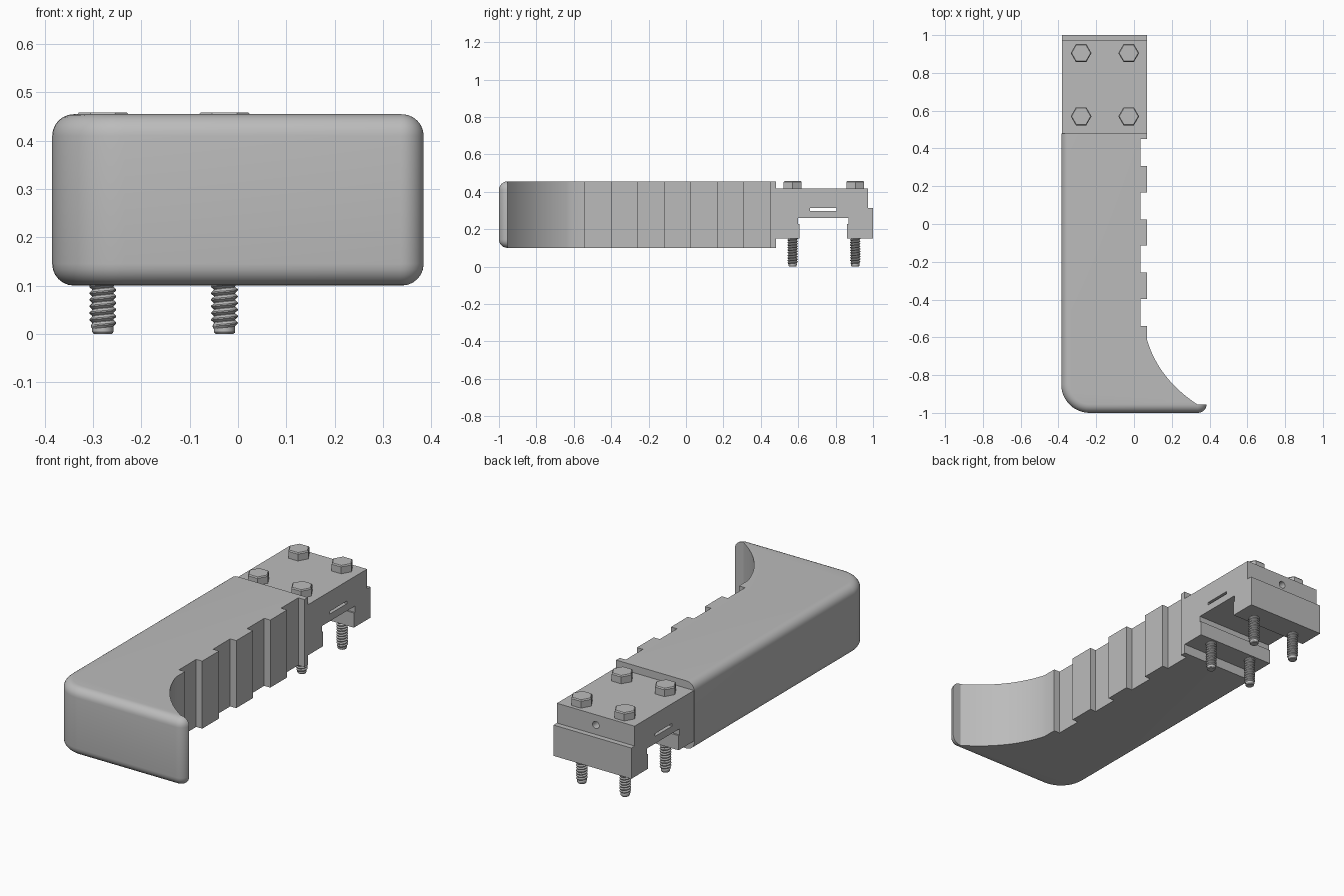
import bpy, bmesh
from math import sin, cos, pi, radians
from mathutils import Vector

default = bpy.data.objects.get("Cube")
if default:
    bpy.data.objects.remove(default, do_unlink=True)

grey = bpy.data.materials.new("plain_grey")
grey.use_nodes = True
colour = (0.5, 0.5, 0.5, 1)
grey.diffuse_color = colour
grey.node_tree.nodes["Principled BSDF"].inputs["Base Color"].default_value = colour


def make_object(name, bm):
    bmesh.ops.recalc_face_normals(bm, faces=bm.faces)
    mesh = bpy.data.meshes.new(name)
    bm.to_mesh(mesh)
    bm.free()
    mesh.materials.append(grey)
    obj = bpy.data.objects.new(name, mesh)
    bpy.context.collection.objects.link(obj)
    return obj


def prism(points, axis_vector):
    """Extrude a closed outline of 3D points along a vector."""
    bm = bmesh.new()
    face = bm.faces.new([bm.verts.new(p) for p in points])
    new = bmesh.ops.extrude_face_region(bm, geom=[face])["geom"]
    bmesh.ops.translate(bm, vec=Vector(axis_vector),
                        verts=[g for g in new if isinstance(g, bmesh.types.BMVert)])
    return bm


def make_active(obj):
    bpy.ops.object.select_all(action="DESELECT")
    obj.select_set(True)
    bpy.context.view_layer.objects.active = obj


def cut(obj, cutter):
    make_active(obj)
    mod = obj.modifiers.new("cut", "BOOLEAN")
    mod.operation, mod.solver, mod.object = "DIFFERENCE", "EXACT", cutter
    bpy.ops.object.modifier_apply(modifier=mod.name)
    bpy.data.objects.remove(cutter, do_unlink=True)


def smooth(obj, angle=30):
    make_active(obj)
    bpy.ops.object.shade_smooth_by_angle(angle=radians(angle))


def arc(cx, cy, r, start, end, steps):
    angles = [radians(start + (end - start) * i / steps) for i in range(steps + 1)]
    return [(cx + r * cos(a), cy + r * sin(a)) for a in angles]


LEFT, RIGHT, TIP = -0.385, 0.07, 0.385
BOTTOM, TOP, JOINT = 0.10, 0.455, 0.48

# Handle: rounded slab, with the grip side cut away afterwards
outline = ([(LEFT, JOINT)] + arc(LEFT + 0.15, -0.85, 0.15, 180, 270, 12)
           + arc(TIP - 0.048, -0.952, 0.048, 270, 360, 8) + [(TIP, JOINT)])
bm = prism([(x, y, BOTTOM) for x, y in outline], (0, 0, TOP - BOTTOM))
rim = [e for e in bm.edges
       if abs(e.verts[0].co.z - e.verts[1].co.z) < 0.001
       and min(v.co.y for v in e.verts) < JOINT - 0.01]
bmesh.ops.bevel(bm, geom=rim, offset=0.045, offset_type="OFFSET", segments=6,
                profile=0.5, affect="EDGES", clamp_overlap=False)
handle = make_object("handle", bm)

# Grip cutter: finger hook curve followed by evenly spaced notches
start, control, end = Vector((0.335, -0.955)), Vector((0.13, -0.82)), Vector((RIGHT, -0.615))
steps = 16
grip = [(0.6, -0.955)]
for i in range(steps + 1):
    t = i / steps
    grip.append(tuple(start * (1 - t) ** 2 + control * 2 * t * (1 - t) + end * t * t))
for i in range(4):
    y = -0.54 + 0.2825 * i
    grip += [(RIGHT, y), (0.035, y), (0.035, y + 0.143), (RIGHT, y + 0.143)]
grip += [(RIGHT, 0.7), (0.6, 0.7)]
cut(handle, make_object("grip_cutter", prism([(x, y, -0.1) for x, y in grip], (0, 0, 0.8))))
smooth(handle)

# Lower clamp block: channel underneath, shallow slot on top
section = [(0.475, 0.15), (0.607, 0.15), (0.607, 0.227), (0.598, 0.227), (0.598, 0.26),
           (0.87, 0.26), (0.87, 0.227), (0.862, 0.227), (0.862, 0.15), (1.0, 0.15),
           (1.0, 0.312), (0.805, 0.312), (0.805, 0.298), (0.662, 0.298), (0.662, 0.312),
           (0.475, 0.312)]
make_object("clamp_block", prism([(-0.382, y, z) for y, z in section], (0.452, 0, 0)))

# Upper clamp plate with a blind hole in its back face
corners = [(-0.382, 0.475), (RIGHT, 0.475), (RIGHT, 0.972), (-0.382, 0.972)]
plate = make_object("clamp_plate", prism([(x, y, 0.312) for x, y in corners], (0, 0, 0.104)))
hole = [(x, 0.9, z) for x, z in arc(-0.156, 0.362, 0.019, 0, 337.5, 15)]
cut(plate, make_object("hole_cutter", prism(hole, (0, 0.2, 0))))
smooth(plate)


def lathe(bm, rings, sides):
    """Stack regular polygons given as (radius, height) and cap both ends."""
    loops = [[bm.verts.new((r * cos(2 * pi * i / sides), r * sin(2 * pi * i / sides), z))
              for i in range(sides)] for r, z in rings]
    for a, b in zip(loops, loops[1:]):
        for i in range(sides):
            j = (i + 1) % sides
            bm.faces.new((a[i], a[j], b[j], b[i]))
    bm.faces.new(loops[0][::-1])
    bm.faces.new(loops[-1])


def bolt(name, x, y):
    bm = bmesh.new()
    lathe(bm, [(0.055, 0.415), (0.055, 0.452), (0.05, 0.458)], 6)
    lathe(bm, [(0.019, 0), (0.022, 0.004), (0.022, 0.2)], 20)
    # Helical thread ridge wound round the core
    n, pitch, turns = 20, 0.0137, 12
    ridge = []
    for k in range(n * turns + 1):
        a = 2 * pi * k / n
        fade = min(1, k / n)
        z = 0.002 + pitch * k / n
        ridge.append([bm.verts.new((r * cos(a), r * sin(a), z + dz * pitch))
                      for r, dz in ((0.0215, 0), (0.0215 + 0.006 * fade, 0.4),
                                    (0.0215 + 0.006 * fade, 0.6), (0.0215, 1))])
    for a, b in zip(ridge, ridge[1:]):
        for i in range(3):
            bm.faces.new((a[i], b[i], b[i + 1], a[i + 1]))
    obj = make_object(name, bm)
    obj.location = (x, y, 0)
    smooth(obj)


# Four clamp bolts
for side, x in (("right", -0.28), ("left", -0.028)):
    for place, y in (("front", 0.57), ("back", 0.905)):
        bolt(f"bolt_{place}_{side}", x, y)
